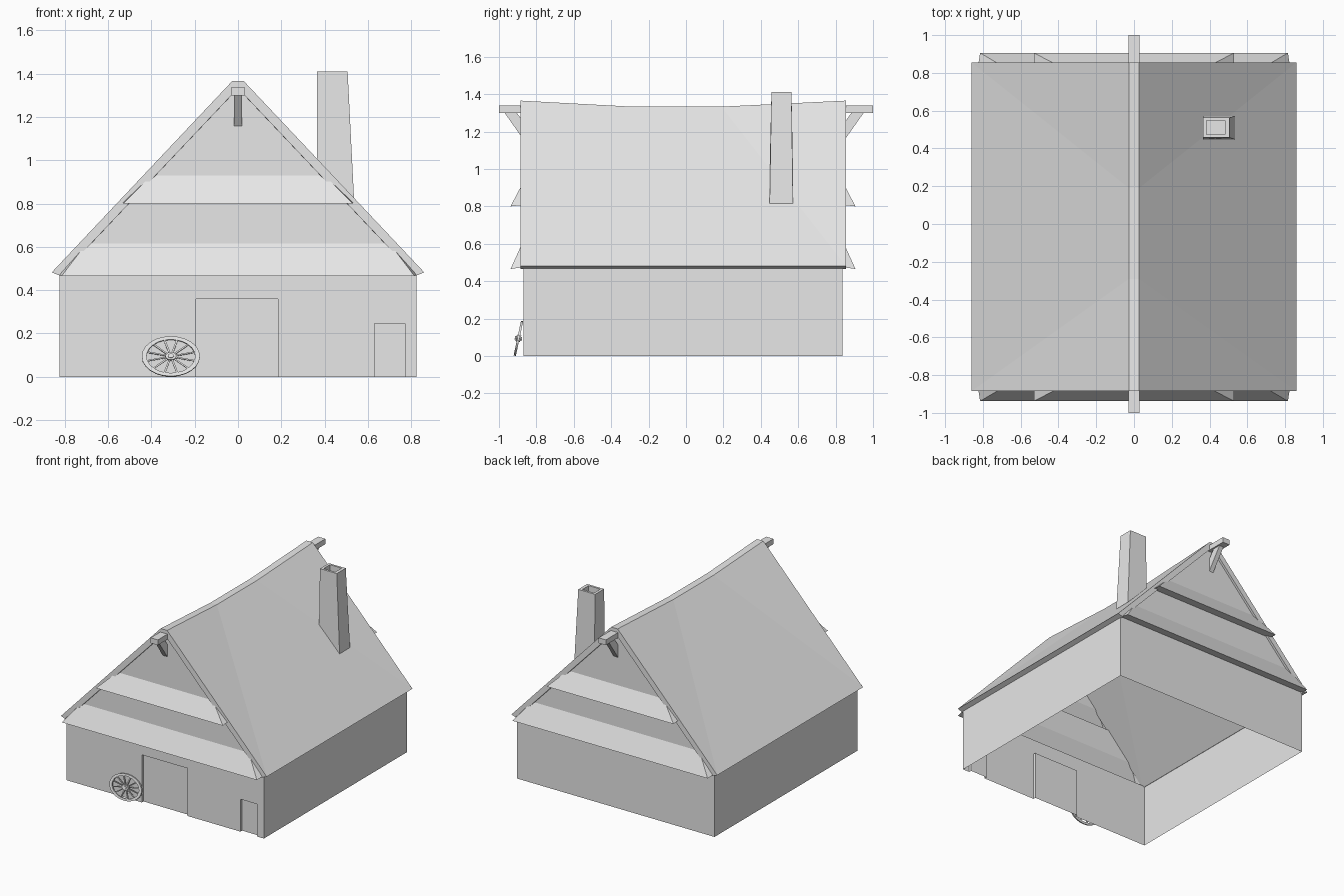
import bpy, bmesh, math
from mathutils import Matrix, Vector

if "Cube" in bpy.data.objects:
    bpy.data.objects.remove(bpy.data.objects["Cube"], do_unlink=True)

grey = bpy.data.materials.new("plain grey")
grey.use_nodes = True
grey.diffuse_color = (0.8, 0.8, 0.8, 1)
grey.node_tree.nodes["Principled BSDF"].inputs["Base Color"].default_value = (0.8, 0.8, 0.8, 1)


def finish(bm, name):
    bmesh.ops.remove_doubles(bm, verts=bm.verts, dist=0.0005)
    bmesh.ops.recalc_face_normals(bm, faces=bm.faces)
    mesh = bpy.data.meshes.new(name)
    bm.to_mesh(mesh)
    bm.free()
    mesh.materials.append(grey)
    obj = bpy.data.objects.new(name, mesh)
    bpy.context.collection.objects.link(obj)
    return obj


def face(bm, *points):
    return bm.faces.new([bm.verts.new(p) for p in points])


def box(bm, low, high, matrix=Matrix()):
    size = Vector(high) - Vector(low)
    middle = (Vector(high) + Vector(low)) / 2
    place = matrix @ Matrix.Translation(middle) @ Matrix.Diagonal((*size, 1))
    bmesh.ops.create_cube(bm, size=1, matrix=place)


FRONT, BACK = -0.87, 0.838
WALL_X, WALL_TOP = 0.825, 0.475

# Walls: thin shell, each gable folds outwards into two weather skirts
levels = [(WALL_TOP, 0, WALL_X), (0.465, 0.068, 0.815), (0.615, 0, 0.70),
          (0.807, 0, 0.53), (0.80, 0.068, 0.53), (0.93, 0, 0.40), (1.34, 0, 0.012)]
doors = [(-0.195, 0.185, 0.36), (0.63, 0.77, 0.245)]
RECESS = 0.02

bm = bmesh.new()
for wall_y, out in ((FRONT, -1), (BACK, 1)):
    def at(level, side):
        z, depth, half = level
        return (side * half, wall_y + out * depth, z)
    for a, b in zip(levels, levels[1:]):
        face(bm, at(a, -1), at(a, 1), at(b, 1), at(b, -1))
    for i in (1, 4):
        for side in (-1, 1):
            face(bm, *[at(levels[k], side) for k in (i - 1, i, i + 1)])
for side in (-1, 1):
    x = side * WALL_X
    face(bm, (x, FRONT, 0), (x, BACK, 0), (x, BACK, WALL_TOP), (x, FRONT, WALL_TOP))
face(bm, (-WALL_X, BACK, 0), (WALL_X, BACK, 0), (WALL_X, BACK, WALL_TOP), (-WALL_X, BACK, WALL_TOP))

# Front wall outline steps around the door openings
outline = [(-WALL_X, WALL_TOP), (-WALL_X, 0)]
for x0, x1, top in doors:
    outline += [(x0, 0), (x0, top), (x1, top), (x1, 0)]
outline += [(WALL_X, 0), (WALL_X, WALL_TOP)]
face(bm, *[(x, FRONT, z) for x, z in outline])
for x0, x1, top in doors:
    edge = [(x0, 0), (x0, top), (x1, top), (x1, 0)]
    inner = FRONT + RECESS
    face(bm, *[(x, inner, z) for x, z in edge])
    for (xa, za), (xb, zb) in zip(edge, edge[1:]):
        face(bm, (xa, FRONT, za), (xb, FRONT, zb), (xb, inner, zb), (xa, inner, za))
finish(bm, "walls")

# Roof: straight eaves, sagging ridge with a narrow flat top
ridge = [(-0.885, 1.365), (-0.29, 1.333), (0.19, 1.333), (0.855, 1.365)]
EAVE, EAVE_IN, HALF = (0.86, 0.482), (0.82, 0.466), 0.027
bm = bmesh.new()


def slope(eave, half, drop, side):
    line = [(side * half, y, z - drop) for y, z in ridge]
    low = [(side * eave[0], ridge[k][0], eave[1]) for k in (0, -1)]
    face(bm, low[0], line[0], line[1])
    face(bm, low[0], line[1], line[2], low[1])
    face(bm, low[1], line[2], line[3])
    return low, line


for side in (-1, 1):
    low, top = slope(EAVE, HALF, 0, side)
    low_in, top_in = slope(EAVE_IN, 0, 0.033, side)
    face(bm, low[0], low[1], low_in[1], low_in[0])
    for k in (0, -1):
        centre = (0, ridge[k][0], ridge[k][1])
        face(bm, low[k], top[k], centre, top_in[k], low_in[k])
    for k in range(3):
        a, b = ridge[k], ridge[k + 1]
        face(bm, top[k], top[k + 1], (0, *b), (0, *a))
finish(bm, "roof")

# Ridge beams with slanted braces at both gables
for name, wall_y, out in (("front", FRONT, -1), ("back", BACK, 1)):
    bm = bmesh.new()
    ends = sorted((wall_y, out))
    box(bm, (-0.03, ends[0], 1.298), (0.03, ends[1], 1.338))
    finish(bm, name + "_ridge_beam")
    bm = bmesh.new()
    side_shape = [(0.95, 1.30), (0.885, 1.30), (0.83, 1.225), (0.83, 1.13)]
    shift = 0 if out > 0 else 0.02
    panel = face(bm, *[(-0.018, out * (y + shift), z) for y, z in side_shape])
    new = bmesh.ops.extrude_face_region(bm, geom=[panel])["geom"]
    bmesh.ops.translate(bm, vec=(0.036, 0, 0), verts=[v for v in new if isinstance(v, bmesh.types.BMVert)])
    finish(bm, name + "_brace")

# Chimney: tapered stack on the slope with a sunken flue
bm = bmesh.new()


def ring(x0, x1, y0, y1, z_left, z_right):
    return [(x0, y0, z_left), (x1, y0, z_right), (x1, y1, z_right), (x0, y1, z_left)]


rings = [ring(0.365, 0.536, 0.447, 0.572, 0.99, 0.815),
         ring(0.365, 0.506, 0.457, 0.564, 1.41, 1.41),
         ring(0.385, 0.482, 0.473, 0.548, 1.41, 1.41),
         ring(0.385, 0.482, 0.473, 0.548, 1.35, 1.35)]
for a, b in zip(rings, rings[1:]):
    for i in range(4):
        j = (i + 1) % 4
        face(bm, a[i], a[j], b[j], b[i])
face(bm, *rings[0])
face(bm, *rings[-1])
finish(bm, "chimney")

# Cart wheel: oval, leaning on the front wall
bm = bmesh.new()
SIDES, SPOKES = 24, 12
profile = [(0.0945, -0.006), (0.0945, 0.006), (0.079, 0.006), (0.079, -0.006)]
for s in range(SIDES):
    angles = [2 * math.pi * k / SIDES for k in (s, s + 1)]
    for i in range(4):
        pair = (profile[i], profile[(i + 1) % 4])
        a, b = [[(r * math.cos(t), y, r * math.sin(t)) for r, y in pair] for t in angles]
        face(bm, a[0], a[1], b[1], b[0])
for s in range(SPOKES):
    turn = Matrix.Rotation(2 * math.pi * (s + 0.5) / SPOKES, 4, "Y")
    box(bm, (0.008, -0.004, -0.003), (0.081, 0.004, 0.003), turn)
for radius, length in ((0.018, 0.024), (0.01, 0.038)):
    bmesh.ops.create_cone(bm, cap_ends=True, segments=12, radius1=radius, radius2=radius,
                          depth=length, matrix=Matrix.Rotation(math.pi / 2, 4, "X"))
wheel = finish(bm, "cart_wheel")
wheel.location = (-0.31, -0.896, 0.094)
wheel.rotation_euler = (math.radians(-12), 0, 0)
wheel.scale = (1.42, 1, 1)
